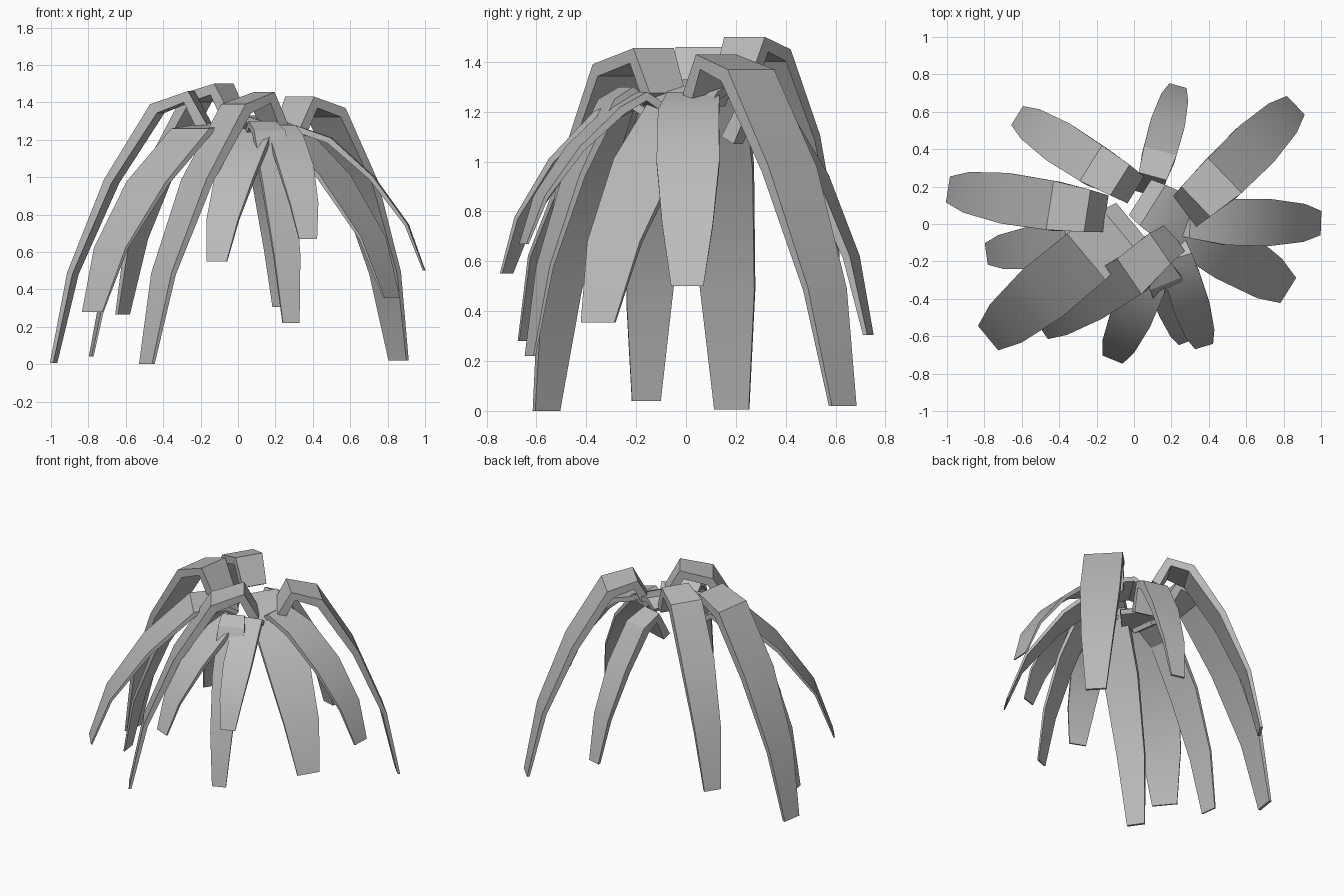
import bpy
import bmesh
from mathutils import Vector

cube = bpy.data.objects.get("Cube")
if cube:
    bpy.data.objects.remove(cube, do_unlink=True)

# One plain grey for every frond
grey = bpy.data.materials.new("plain_grey")
grey.use_nodes = True
colour = (0.5, 0.5, 0.5, 1)
grey.diffuse_color = colour
grey.node_tree.nodes["Principled BSDF"].inputs["Base Color"].default_value = colour

# Relative width and thickness of the six rings: stem, crest, ridge, two bends, tip
WIDTHS = (0.75, 0.86, 1, 1.03, 0.83, 0.53)
THICKNESS = (0.06, 0.065, 0.06, 0.045, 0.03, 0.018)
UP = Vector((0, 0, 1))


def blend(a, b, along, drop):
    """Point between a and b with separate sideways and vertical fractions."""
    p = a.lerp(b, along)
    p.z = a.z + (b.z - a.z) * drop
    return p


def frond(name, crest, ridge, tip, width, stem_drop=0.05, stem_run=0.08, depth=0.55):
    """Drooping flat blade: short stem, bent crest, then a tapering curve down."""
    crest, ridge, tip = Vector(crest), Vector(ridge), Vector(tip)
    out = tip - crest
    out.z = 0
    out.normalize()
    side = out.cross(UP)
    stem = crest - out * stem_run - UP * stem_drop
    path = [stem, crest, ridge, blend(ridge, tip, 0.45, 0.29),
            blend(ridge, tip, 0.82, 0.65), tip]

    bm = bmesh.new()
    rings = []
    for i, p in enumerate(path):
        before = path[max(i - 1, 0)]
        after = path[min(i + 1, len(path) - 1)]
        tangent = ((p - before).normalized() + (after - p).normalized()).normalized()
        inward = out * tangent.z - UP * tangent.dot(out)
        if p is tip:
            inward = -out  # tips are cut level
        half = side * width * WIDTHS[i] / 2
        deep = inward.normalized() * THICKNESS[i] * depth
        corners = (p - half, p + half, p + half + deep, p - half + deep)
        rings.append([bm.verts.new(c) for c in corners])
    for a, b in zip(rings, rings[1:]):
        for k in range(4):
            n = (k + 1) % 4
            bm.faces.new((a[k], a[n], b[n], b[k]))
    bm.faces.new(rings[0])
    bm.faces.new(rings[-1])
    bmesh.ops.recalc_face_normals(bm, faces=bm.faces)

    mesh = bpy.data.meshes.new(name)
    bm.to_mesh(mesh)
    bm.free()
    mesh.materials.append(grey)
    obj = bpy.data.objects.new(name, mesh)
    bpy.context.collection.objects.link(obj)
    bpy.ops.object.select_all(action="DESELECT")
    obj.select_set(True)
    bpy.context.view_layer.objects.active = obj
    bpy.ops.object.shade_smooth_by_angle(angle=0.5)


# Tall arching fronds with a steep stem
tall = {"stem_drop": 0.18, "stem_run": 0.1, "depth": 1}
frond("tall_frond_back_right", (0.33, 0.12, 1.43), (0.485, 0.26, 1.37), (0.865, 0.635, 0.02), 0.26, **tall)
frond("tall_frond_back_left", (-0.075, 0.235, 1.5), (-0.23, 0.325, 1.45), (-0.625, 0.58, 0.265), 0.225, **tall)
frond("tall_frond_left", (-0.25, 0.07, 1.46), (-0.45, 0.1, 1.39), (-0.995, 0.185, 0.005), 0.265, **tall)
frond("tall_frond_front", (0.14, -0.13, 1.455), (-0.025, -0.28, 1.39), (-0.495, -0.565, 0), 0.23, **tall)
frond("back_frond", (0.1, 0.255, 1.28), (0.14, 0.39, 1.21), (0.235, 0.74, 0.305), 0.18, **tall)

# Low fronds that leave the middle almost flat
frond("right_frond", (0.3, 0.03, 1.28), (0.5, 0.01, 1.21), (1, 0.005, 0.5), 0.245)
frond("broad_frond_right", (0.1, 0.1, 1.33), (0.27, 0, 1.28), (0.825, -0.355, 0.355), 0.3)
frond("broad_frond_left", (-0.08, -0.03, 1.29), (-0.255, -0.175, 1.26), (-0.78, -0.61, 0.28), 0.32)
frond("left_frond", (-0.2, -0.08, 1.24), (-0.36, -0.1, 1.17), (-0.79, -0.16, 0.04), 0.22)
frond("front_frond", (0.1, -0.2, 1.26), (0.06, -0.33, 1.2), (-0.115, -0.725, 0.55), 0.22)
frond("short_frond", (0.23, -0.18, 1.28), (0.26, -0.29, 1.22), (0.375, -0.655, 0.67), 0.19)
frond("narrow_frond", (0.13, -0.24, 1.3), (0.17, -0.32, 1.25), (0.285, -0.63, 0.22), 0.18)
